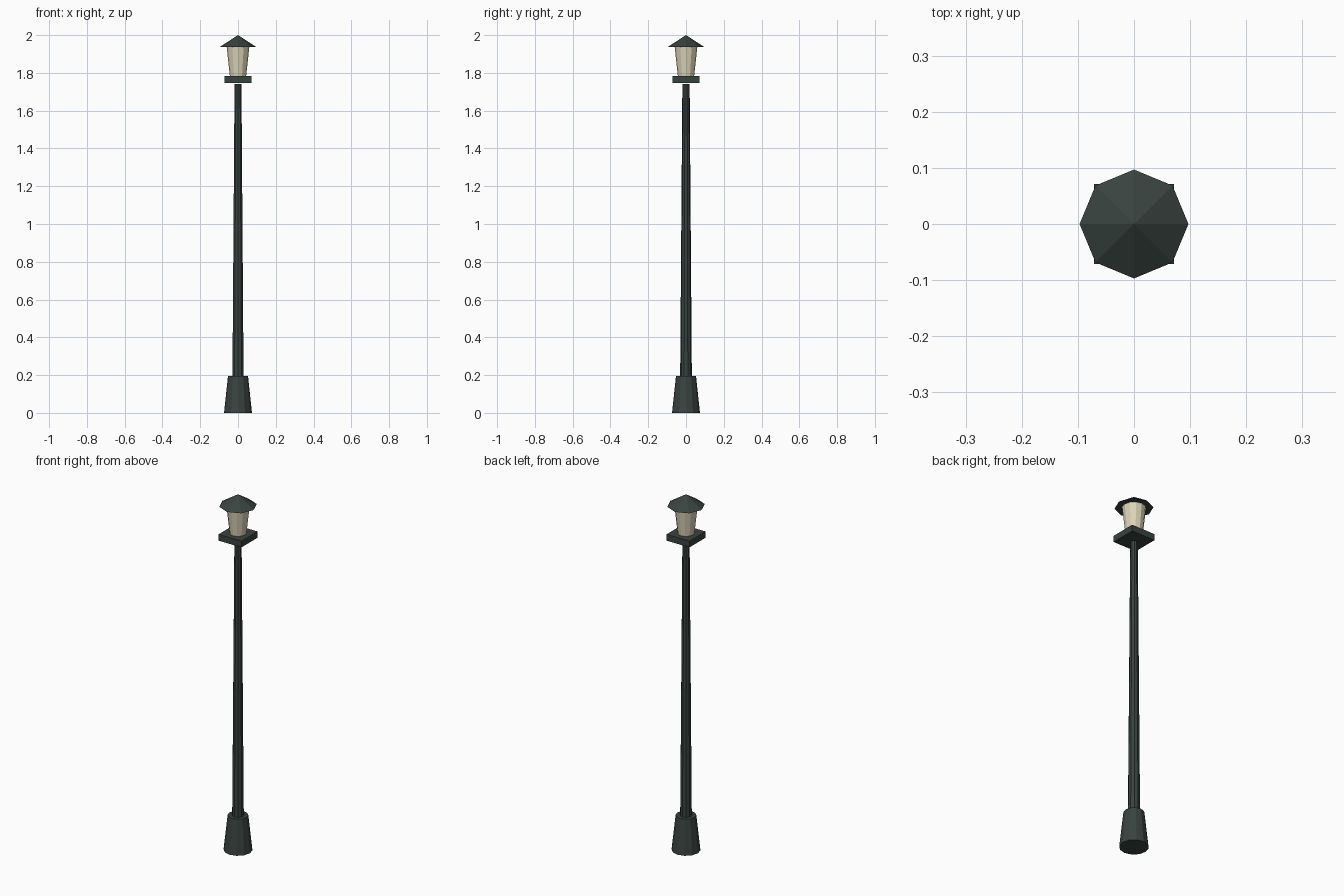
import bpy, math

if "Cube" in bpy.data.objects:
    bpy.data.objects.remove(bpy.data.objects["Cube"])


def material(name, rgb):
    m = bpy.data.materials.new(name)
    m.diffuse_color = (*rgb, 1.0)
    m.use_nodes = True
    m.node_tree.nodes["Principled BSDF"].inputs["Base Color"].default_value = m.diffuse_color
    return m


IRON = material("dark_green_iron", (0.04, 0.056, 0.05))
GLASS = material("cream_glass", (0.72, 0.66, 0.48))


def tapered(name, sides, r_bottom, r_top, z0, z1, mat):
    """Upright flat-shaded frustum between two heights."""
    bpy.ops.mesh.primitive_cone_add(vertices=sides, radius1=r_bottom, radius2=r_top,
                                    depth=z1 - z0, location=(0, 0, (z0 + z1) / 2))
    ob = bpy.context.object
    ob.name = name
    ob.data.materials.append(mat)
    return ob


# Flared foot and slender post
tapered("base", 12, 0.074, 0.053, 0.0, 0.196, IRON)
tapered("post", 10, 0.031, 0.0193, 0.19, 1.74, IRON)

# Square plate under the lantern
bpy.ops.mesh.primitive_cube_add(size=1, location=(0, 0, 1.765))
plate = bpy.context.object
plate.name = "lantern_plate"
plate.scale = (0.143, 0.143, 0.035)
plate.data.materials.append(IRON)

# Glass widening upward, with an eight-sided pointed roof
tapered("lantern_glass", 12, 0.043, 0.06, 1.782, 1.938, GLASS)
tapered("lantern_roof", 8, 0.097, 0.0, 1.937, 2.0, IRON)
